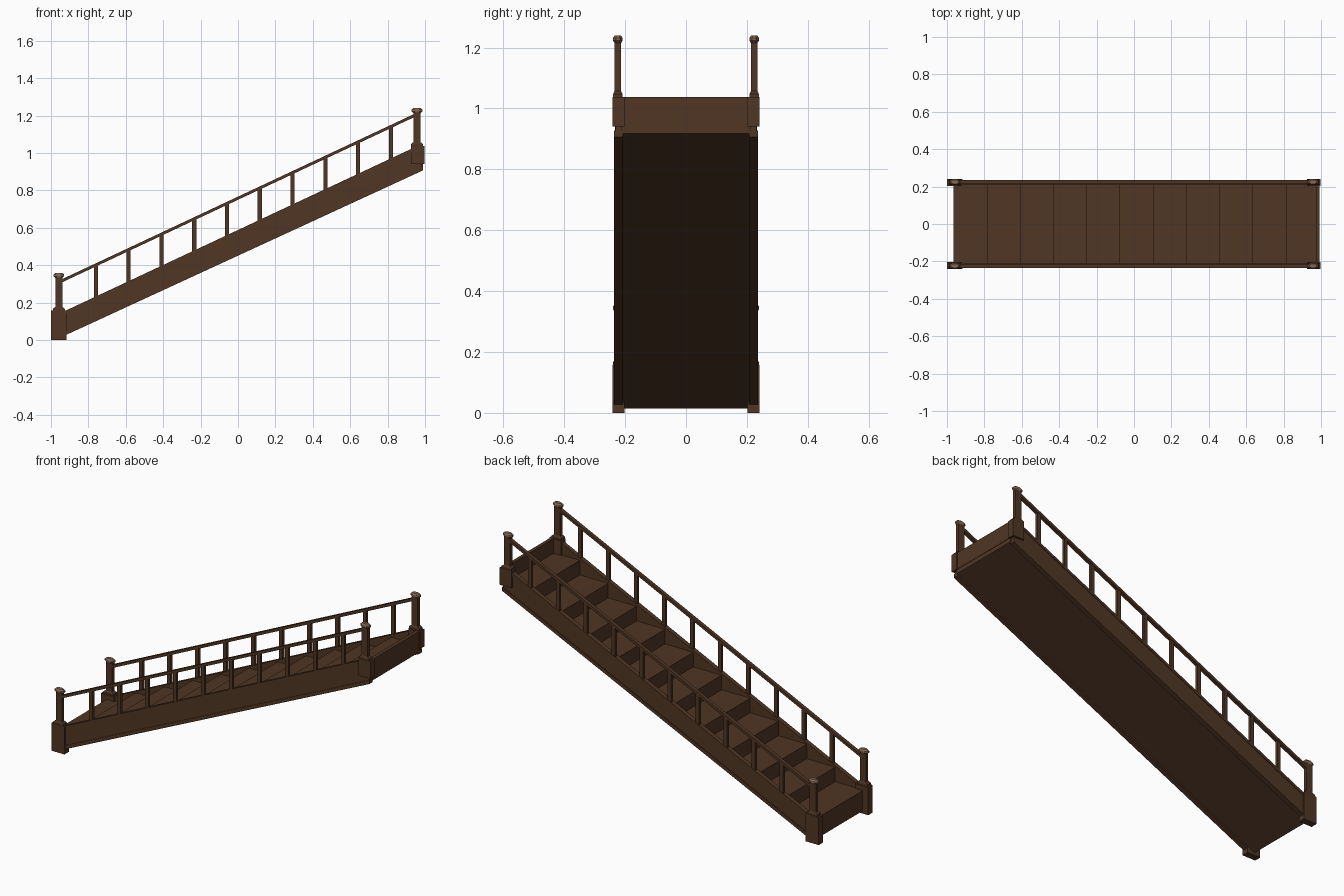
import bpy, bmesh, math

if "Cube" in bpy.data.objects:
    bpy.data.objects.remove(bpy.data.objects["Cube"])


def material(name, col):
    m = bpy.data.materials.new(name)
    m.diffuse_color = (*col, 1)
    m.use_nodes = True
    m.node_tree.nodes["Principled BSDF"].inputs["Base Color"].default_value = m.diffuse_color
    return m


WOOD = material("dark brown wood", (0.080, 0.037, 0.018))
CAP = material("pale worn wood", (0.235, 0.140, 0.085))


def finish(name, bm, mat):
    bmesh.ops.recalc_face_normals(bm, faces=bm.faces)
    me = bpy.data.meshes.new(name)
    bm.to_mesh(me)
    bm.free()
    me.materials.append(mat)
    ob = bpy.data.objects.new(name, me)
    bpy.context.collection.objects.link(ob)
    return ob


def slab(name, pts, y0, y1, mat=WOOD):
    """Extrude an xz outline from y0 to y1."""
    bm = bmesh.new()
    f = bm.faces.new([bm.verts.new((x, y0, z)) for x, z in pts])
    r = bmesh.ops.extrude_face_region(bm, geom=[f])
    vs = [v for v in r["geom"] if isinstance(v, bmesh.types.BMVert)]
    bmesh.ops.translate(bm, verts=vs, vec=(0, y1 - y0, 0))
    return finish(name, bm, mat)


def box(name, x0, x1, y0, y1, z0, z1):
    return slab(name, [(x0, z0), (x1, z0), (x1, z1), (x0, z1)], y0, y1)


def loft(name, x, y, rings, n, mat):
    """Stack of n-sided rings (z, half x, half y) closed at both ends."""
    bm = bmesh.new()
    k = 1 / math.cos(math.pi / n)
    loops = []
    for z, hx, hy in rings:
        loops.append([bm.verts.new((x + hx * k * math.cos(a), y + hy * k * math.sin(a), z))
                      for a in [(i + 0.5) * 2 * math.pi / n for i in range(n)]])
    for a, b in zip(loops, loops[1:]):
        for i in range(n):
            j = (i + 1) % n
            bm.faces.new((a[i], a[j], b[j], b[i]))
    bm.faces.new(loops[0])
    bm.faces.new(loops[-1])
    return finish(name, bm, mat)


def top(x):
    return 0.155 + 0.468 * (x + 0.92)


def low(x):
    return 0.03 + 0.461 * (x + 0.92)


def rail(x):
    return 0.318 + 0.469 * (x + 0.94)


def band(x0, x1, f, d0, d1):
    return [(x0, f(x0) + d0), (x1, f(x1) + d0), (x1, f(x1) + d1), (x0, f(x0) + d1)]


# stepped treads and risers with a flat sloping underside
RUN, RISE = 1.955 / 11, 0.0825
steps = [(0.99, 0.918), (-0.965, 0.015)][::-1]
outline = list(steps)
for i in reversed(range(11)):
    z = 0.13 + i * RISE
    outline += [(-0.965 + (i + 1) * RUN, z), (-0.965 + i * RUN, z)]
slab("steps", outline, -0.212, 0.212)

# closing board at the top end
box("top_board", 0.972, 0.992, -0.21, 0.21, 0.942, 1.038)

for s, side in ((-1, "front"), (1, "back")):
    def ys(a, b):
        return (s * a, s * b)

    # sloping side board with moulding along its lower edge and top
    slab(side + "_stringer",
         [(-0.95, low(-0.95)), (0.985, low(0.985)), (0.985, 1.04), (0.96, 1.034), (-0.95, top(-0.95))],
         *ys(0.21, 0.231))
    slab(side + "_lower_moulding", band(-0.93, 0.988, low, -0.003, 0.018), *ys(0.207, 0.236))
    slab(side + "_upper_moulding", band(-0.93, 0.95, top, -0.014, 0.003), *ys(0.209, 0.234))

    # handrail and balusters
    slab(side + "_handrail", band(-0.95, 0.955, rail, -0.009, 0.008), *ys(0.214, 0.234))
    for i in range(10):
        x = -0.76 + i * 0.1753
        a, b = x - 0.011, x + 0.011
        slab(f"{side}_baluster_{i + 1}",
             [(a, top(a) - 0.01), (b, top(b) - 0.01), (b, rail(b)), (a, rail(a))], *ys(0.216, 0.232))

    # newel posts: block, flared collar, shaft and cap
    for end, x0, x1, z0, z1, px, pz in (("lower", -1.0, -0.918, 0.0, 0.157, -0.958, 0.333),
                                        ("upper", 0.925, 0.998, 0.94, 1.038, 0.957, 1.215)):
        n = f"{side}_{end}_newel_"
        box(n + "block", x0, x1, *ys(0.202, 0.241), z0, z1)
        yc = s * 0.224
        loft(n + "post", px, yc, [(z1 - 0.01, 0.032, 0.015), (z1 + 0.01, 0.032, 0.015),
                                  (z1 + 0.02, 0.019, 0.0105), (pz + 0.002, 0.019, 0.0105)], 4, WOOD)
        loft(n + "cap", px, yc, [(pz, 0.020, 0.011), (pz + 0.008, 0.029, 0.0155),
                                 (pz + 0.017, 0.029, 0.0155), (pz + 0.025, 0.020, 0.010)], 8, CAP)
